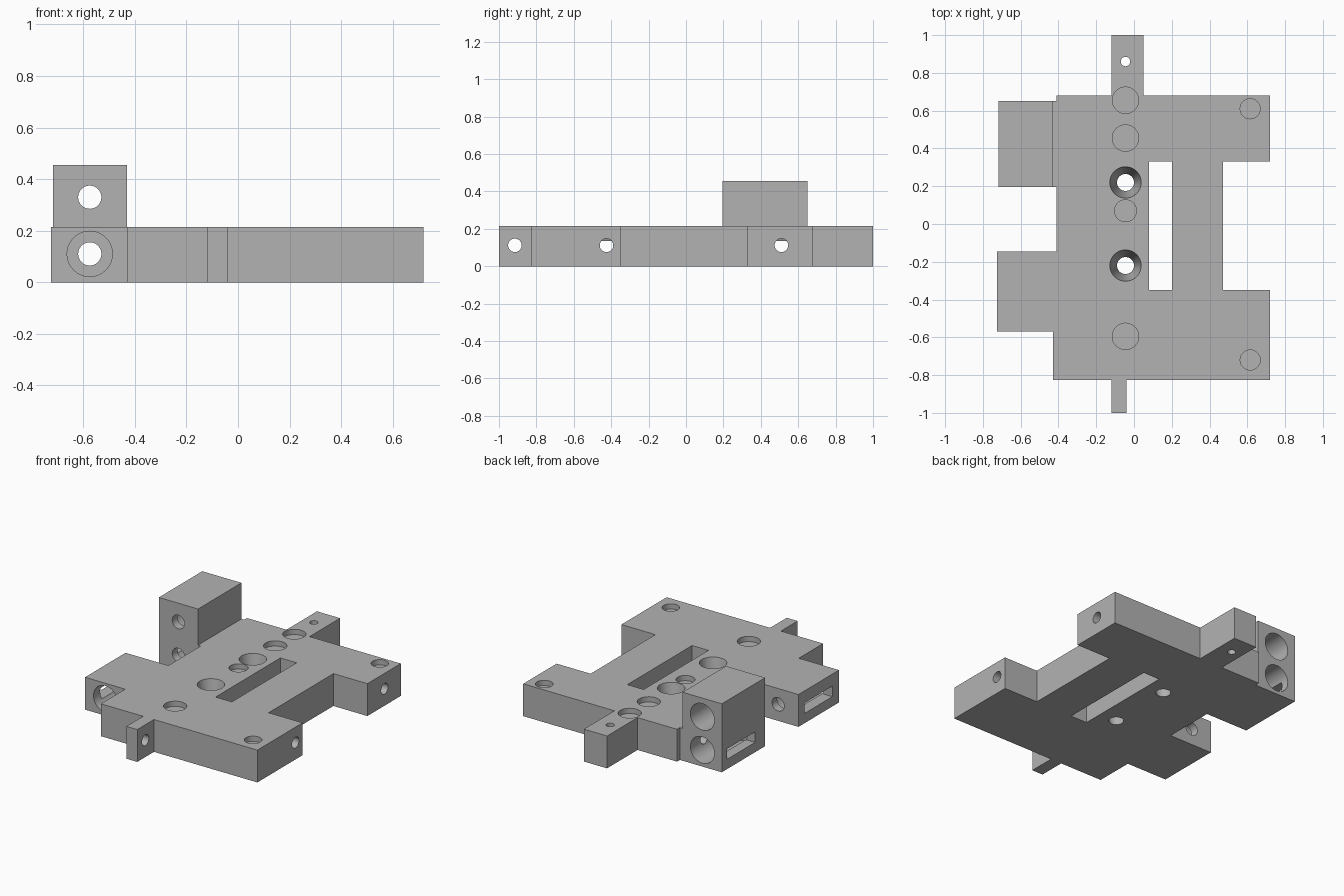
import bpy, bmesh, math
from mathutils import Matrix, Vector

if "Cube" in bpy.data.objects:
    bpy.data.objects.remove(bpy.data.objects["Cube"])

T = 0.215          # plate thickness
HX = -0.045        # centre line of the top holes
BX, BZ = -0.575, 0.11   # bore axis of the side arms

grey = bpy.data.materials.new("machined_grey")
grey.diffuse_color = (0.45, 0.45, 0.45, 1)
grey.use_nodes = True
grey.node_tree.nodes["Principled BSDF"].inputs["Base Color"].default_value = grey.diffuse_color


def finish(name, bm):
    bmesh.ops.recalc_face_normals(bm, faces=bm.faces)
    mesh = bpy.data.meshes.new(name)
    bm.to_mesh(mesh)
    bm.free()
    mesh.materials.append(grey)
    ob = bpy.data.objects.new(name, mesh)
    bpy.context.collection.objects.link(ob)
    return ob


def prism(name, outline, height):
    bm = bmesh.new()
    face = bm.faces.new([bm.verts.new((x, y, 0)) for x, y in outline])
    out = bmesh.ops.extrude_face_region(bm, geom=[face])
    verts = [v for v in out["geom"] if isinstance(v, bmesh.types.BMVert)]
    bmesh.ops.translate(bm, verts=verts, vec=(0, 0, height))
    return finish(name, bm)


def box(name, lo, hi):
    bm = bmesh.new()
    bmesh.ops.create_cube(bm, size=1)
    lo, hi = Vector(lo), Vector(hi)
    for v in bm.verts:
        v.co = (lo + hi) / 2 + Vector(a * b for a, b in zip(v.co, hi - lo))
    return finish(name, bm)


def drill(name, a, b, r1, r2=None, seg=40):
    """Round cutter from point a to point b."""
    a, b = Vector(a), Vector(b)
    bm = bmesh.new()
    rot = (b - a).to_track_quat('Z', 'Y').to_matrix().to_4x4()
    bmesh.ops.create_cone(bm, cap_ends=True, segments=seg, radius1=r1,
                          radius2=r1 if r2 is None else r2, depth=(b - a).length,
                          matrix=Matrix.Translation((a + b) / 2) @ rot)
    return finish(name, bm)


def combine(target, tool, op):
    mod = target.modifiers.new("combine", 'BOOLEAN')
    mod.operation, mod.solver, mod.object = op, 'EXACT', tool
    bpy.context.view_layer.update()
    dg = bpy.context.evaluated_depsgraph_get()
    mesh = bpy.data.meshes.new_from_object(target.evaluated_get(dg))
    target.modifiers.clear()
    target.data = mesh
    bpy.data.objects.remove(tool)


# plate with end tabs, front arm, right notch and a root for the tall block
body = prism("mounting_plate", [
    (-0.43, -0.825), (-0.12, -0.825), (-0.12, -1), (-0.04, -1), (-0.04, -0.825),
    (0.72, -0.825), (0.72, -0.35), (0.47, -0.35), (0.47, 0.33), (0.72, 0.33),
    (0.72, 0.68), (0.05, 0.68), (0.05, 1), (-0.12, 1), (-0.12, 0.68),
    (-0.41, 0.68), (-0.41, 0.65), (-0.50, 0.65), (-0.50, 0.195), (-0.41, 0.195),
    (-0.41, -0.145), (-0.725, -0.145), (-0.725, -0.57), (-0.43, -0.57)], T)

# tall block at the back left
combine(body, box("tall_block", (-0.718, 0.195, 0), (-0.43, 0.65, 0.455)), 'UNION')

cutters = [
    # long window through the plate
    box("window", (0.08, -0.35, -0.1), (0.20, 0.33, 0.4)),
    # side slots opening into the lower bores
    box("slot", (-0.8, -0.50, 0.065), (BX, -0.21, 0.135)),
    box("slot", (-0.8, 0.30, 0.065), (BX, 0.595, 0.135)),
    # wide bores and their narrow ends
    drill("bore", (BX, -0.7, BZ), (BX, -0.20, BZ), 0.088),
    drill("bore", (BX, 0.8, BZ), (BX, 0.25, BZ), 0.088),
    drill("bore", (BX, 0.8, 0.33), (BX, 0.25, 0.33), 0.088),
    drill("narrow_bore", (BX, -0.3, BZ), (BX, 0.4, BZ), 0.045),
    drill("narrow_bore", (BX, 0.1, 0.33), (BX, 0.4, 0.33), 0.045),
    # vertical pin hole in the back tab
    drill("pin_hole", (HX, 0.86, -0.1), (HX, 0.86, 0.4), 0.025),
    # cross hole in the front tab
    drill("cross_hole", (-0.3, -0.915, 0.112), (0.2, -0.915, 0.112), 0.036),
]
# long cross holes from the right arms into the bores
for y in (-0.425, 0.51):
    cutters.append(drill("cross_hole", (BX, y, 0.112), (0.9, y, 0.112), 0.036))
# tapered through holes
for y in (-0.22, 0.22):
    slope = (0.083 - 0.045) / T
    cutters.append(drill("taper", (HX, y, -0.02), (HX, y, T + 0.02),
                         0.045 - 0.02 * slope, 0.083 + 0.02 * slope))
# shallow round recesses
for x, y, r in ((HX, 0.655, 0.07), (HX, 0.455, 0.07), (HX, 0.07, 0.058),
                (HX, -0.595, 0.07), (0.615, 0.61, 0.053), (0.615, -0.72, 0.053)):
    cutters.append(drill("recess", (x, y, T - 0.035), (x, y, 0.4), r))

for c in cutters:
    combine(body, c, 'DIFFERENCE')

bpy.context.view_layer.objects.active = body
body.select_set(True)
bpy.ops.object.shade_smooth_by_angle(angle=math.radians(30))
